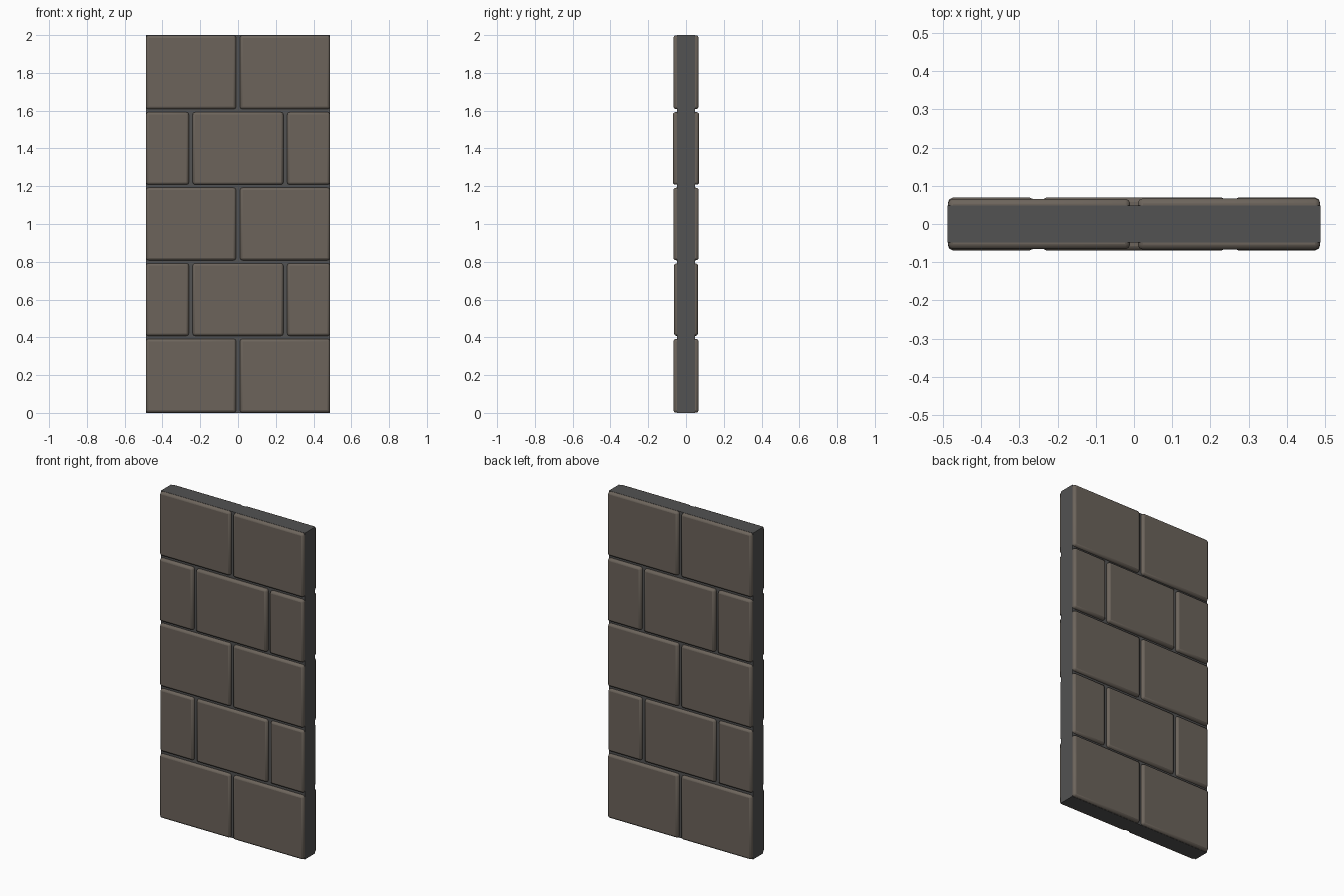
import bpy

if "Cube" in bpy.data.objects:
    bpy.data.objects.remove(bpy.data.objects["Cube"])


def material(name, rgb):
    m = bpy.data.materials.new(name)
    m.diffuse_color = (*rgb, 1)
    m.use_nodes = True
    m.node_tree.nodes["Principled BSDF"].inputs["Base Color"].default_value = m.diffuse_color
    return m


STONE = material("stone", (0.15, 0.127, 0.105))
MORTAR = material("mortar", (0.085, 0.085, 0.085))


def box(name, lo, hi, mat, bevel=0.0):
    bpy.ops.mesh.primitive_cube_add(size=1, location=[(a + b) / 2 for a, b in zip(lo, hi)])
    ob = bpy.context.object
    ob.name = name
    ob.scale = [b - a for a, b in zip(lo, hi)]
    bpy.ops.object.transform_apply(location=False, rotation=False, scale=True)
    ob.data.materials.append(mat)
    if bevel:
        mod = ob.modifiers.new("chamfer", 'BEVEL')
        mod.width = bevel
        mod.segments = 2
        bpy.ops.object.shade_smooth_by_angle(angle=0.35)
    return ob


HALF_W = 0.488   # half width of the wall
CORE = 0.048     # half depth of the mortar core
GAP = 0.008      # half of a joint between blocks

# Mortar core, flush with the block ends
box("mortar_core", (-HALF_W, -CORE, 0), (HALF_W, CORE, 2), MORTAR)

# Running-bond stone blocks on both faces
even = [-HALF_W, 0, HALF_W]
odd = [-HALF_W, -0.25, 0.25, HALF_W]
depths = [0.066, 0.063, 0.066, 0.069, 0.066]   # face depth per course
for row, depth in enumerate(depths):
    joints = odd if row % 2 else even
    z0 = row * 0.4 + (GAP if row else 0.001)
    z1 = (row + 1) * 0.4 - (GAP if row < 4 else 0.001)
    for i, (a, b) in enumerate(zip(joints, joints[1:])):
        x0 = a + (GAP + 0.002 if i else 0.0005)
        x1 = b - (GAP + 0.002 if i < len(joints) - 2 else 0.0005)
        d = depth + 0.001 * (i % 2)
        box(f"front_block_{row}_{i}", (x0, -d, z0), (x1, -0.02, z1), STONE, 0.013)
        box(f"back_block_{row}_{i}", (x0, 0.02, z0), (x1, d, z1), STONE, 0.013)
